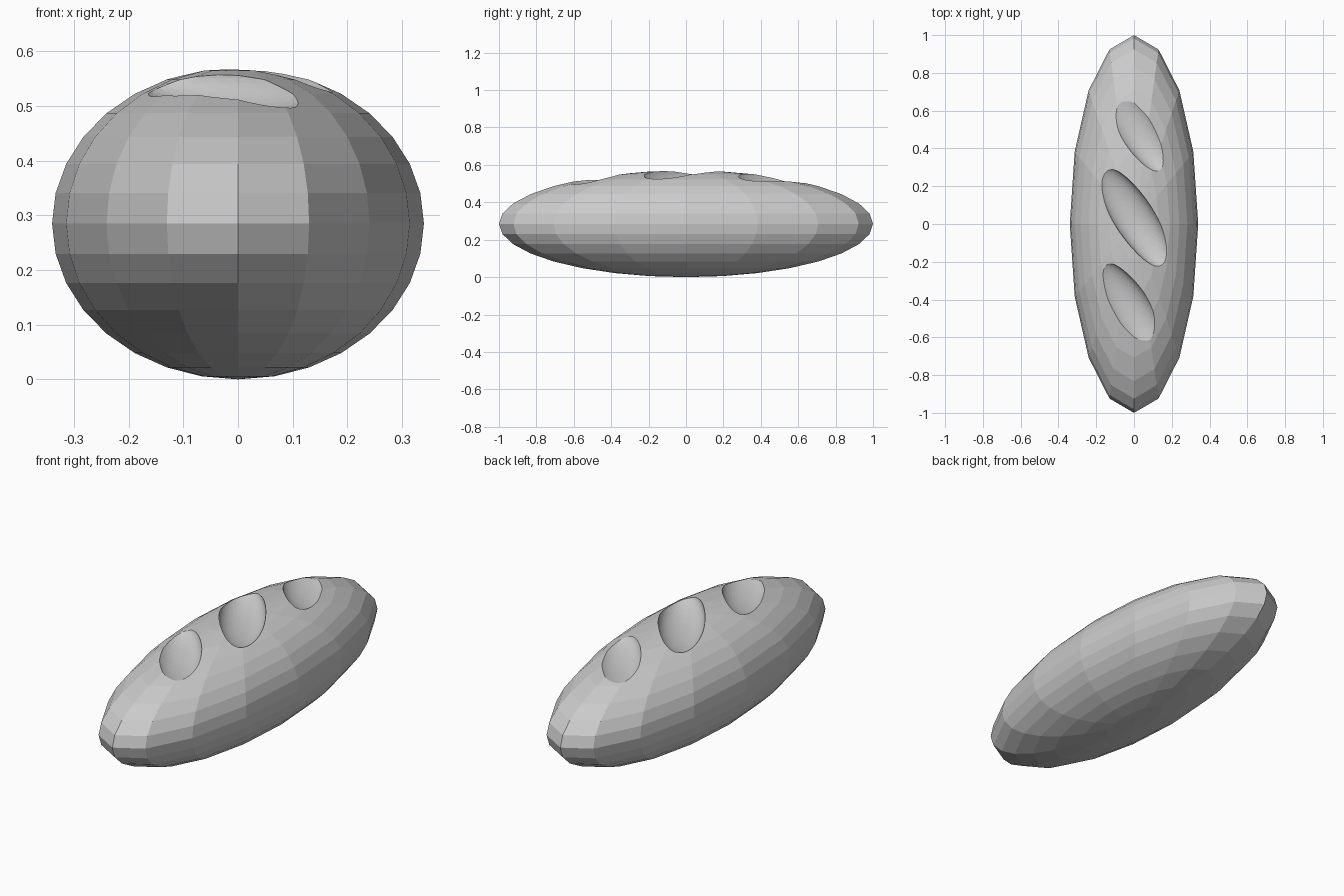
import bpy
from math import radians

if "Cube" in bpy.data.objects:
    bpy.data.objects.remove(bpy.data.objects["Cube"])

# Loaf: low-poly stretched sphere resting on the ground
bpy.ops.mesh.primitive_uv_sphere_add(segments=16, ring_count=16, radius=1, location=(0, 0, 0.285))
loaf = bpy.context.object
loaf.name = "bread_loaf"
loaf.scale = (0.34, 1.0, 0.285)
bpy.ops.object.transform_apply(location=False, rotation=False, scale=True)


def add_slash(y):
    """Scoop one slanted, oval slash out of the loaf's crust."""
    bpy.ops.mesh.primitive_ico_sphere_add(subdivisions=4, radius=1, location=(0, y, 0.561),
                                          rotation=(0, 0, radians(33.4)))
    cutter = bpy.context.object
    cutter.name = "slash_cutter"
    cutter.scale = (0.107, 0.32, 0.075)
    cutter.hide_render = True
    bpy.context.view_layer.update()

    mod = loaf.modifiers.new("slash", 'BOOLEAN')
    mod.operation = 'DIFFERENCE'
    mod.solver = 'EXACT'
    mod.object = cutter
    bpy.ops.object.select_all(action='DESELECT')
    loaf.select_set(True)
    bpy.context.view_layer.objects.active = loaf
    bpy.ops.object.modifier_apply(modifier=mod.name)
    bpy.data.objects.remove(cutter, do_unlink=True)


# Three diagonal slashes along the top
for y in (-0.47, 0.035, 0.535):
    add_slash(y)
